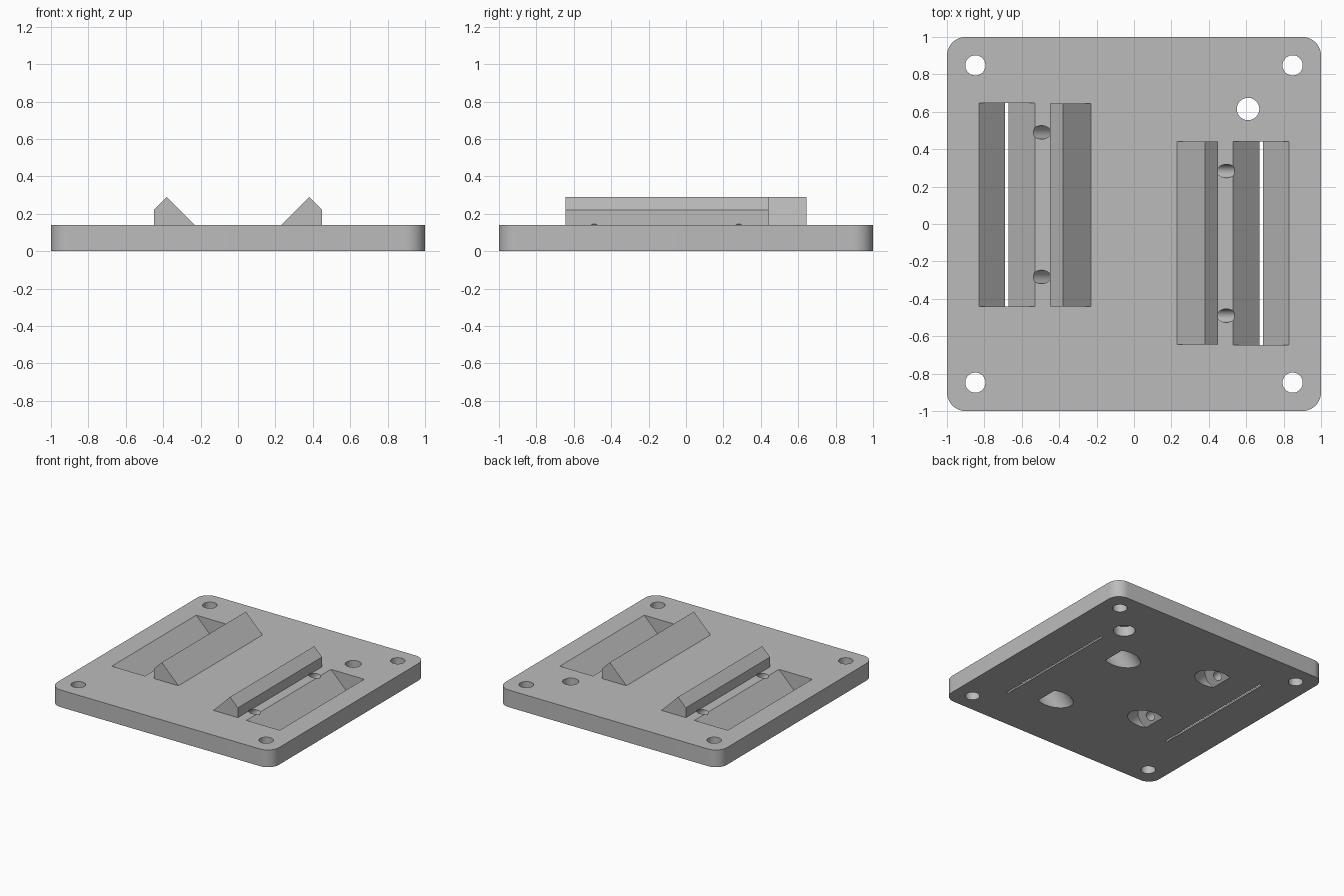
import bpy, math
from mathutils import Vector, Matrix

if "Cube" in bpy.data.objects:
    bpy.data.objects.remove(bpy.data.objects["Cube"], do_unlink=True)

GREY = (0.5, 0.5, 0.5, 1)
grey = bpy.data.materials.new("plain grey")
grey.use_nodes = True
grey.diffuse_color = GREY
grey.node_tree.nodes["Principled BSDF"].inputs["Base Color"].default_value = GREY


def prism(name, profile, offset, matrix=Matrix()):
    """Extrude a closed loop of points along an offset."""
    n = len(profile)
    base = [Vector(p) for p in profile]
    verts = base + [p + Vector(offset) for p in base]
    faces = [list(range(n))[::-1], list(range(n, 2 * n))]
    faces += [[i, (i + 1) % n, n + (i + 1) % n, n + i] for i in range(n)]
    mesh = bpy.data.meshes.new(name)
    mesh.from_pydata([matrix @ v for v in verts], [], faces)
    mesh.materials.append(grey)
    obj = bpy.data.objects.new(name, mesh)
    bpy.context.collection.objects.link(obj)
    bpy.context.view_layer.objects.active = obj
    obj.select_set(True)
    bpy.ops.object.mode_set(mode='EDIT')
    bpy.ops.mesh.select_all(action='SELECT')
    bpy.ops.mesh.normals_make_consistent(inside=False)
    bpy.ops.object.mode_set(mode='OBJECT')
    obj.select_set(False)
    return obj


def rod(name, start, end, radius, matrix=Matrix(), sides=48):
    """Cylinder between two points."""
    start, end = Vector(start), Vector(end)
    turn = (end - start).to_track_quat('Z', 'Y')
    loop = [start + turn @ Vector((radius * math.cos(a), radius * math.sin(a), 0))
            for a in (math.tau * i / sides for i in range(sides))]
    return prism(name, loop, end - start, matrix)


def combine(target, other, operation):
    mod = target.modifiers.new(operation.lower(), 'BOOLEAN')
    mod.operation, mod.object, mod.solver = operation, other, 'EXACT'
    bpy.context.view_layer.objects.active = target
    bpy.ops.object.modifier_apply(modifier=mod.name)
    bpy.data.objects.remove(other, do_unlink=True)


# Base plate with rounded corners
T, R, STEPS = 0.14, 0.1, 12
outline = []
for k, (sx, sy) in enumerate([(1, 1), (-1, 1), (-1, -1), (1, -1)]):
    for i in range(STEPS + 1):
        a = math.pi / 2 * (k + i / STEPS)
        outline.append((sx * (1 - R) + R * math.cos(a), sy * (1 - R) + R * math.sin(a), 0))
plate = prism("mounting_plate", outline, (0, 0, T))

# Two angled supports, the second turned half way round
Y0, Y1, GAP = -0.645, 0.44, 0.002
RIDGE = [(0.14, 0.05), (0.45, 0.36), (0.45, 0.05)]
GROOVE = [(0.68, -0.01), (0.28, 0.39), (1.08, 0.39)]
for angle in (0, math.pi):
    spin = Matrix.Rotation(angle, 4, 'Z')
    ridge = prism("ridge", [(x, Y0, z) for x, z in RIDGE], (0, Y1 - Y0, 0), spin)
    combine(plate, ridge, 'UNION')
    # V groove forms the long slope and the thin slot underneath
    groove = prism("groove", [(x, Y0 - GAP, z) for x, z in GROOVE],
                   (0, Y1 - Y0 + 2 * GAP, 0), spin)
    combine(plate, groove, 'DIFFERENCE')
    # Slanted screw holes with wide recesses from below
    for y in (-0.49, 0.283):
        combine(plate, rod("recess", (0.155, y, -0.2), (0.395, y, 0.04), 0.11, spin), 'DIFFERENCE')
        combine(plate, rod("screw_hole", (0.345, y, -0.01), (0.615, y, 0.26), 0.036, spin), 'DIFFERENCE')

# Corner holes
for sx in (-1, 1):
    for sy in (-1, 1):
        x, y = 0.848 * sx, 0.848 * sy
        combine(plate, rod("corner_hole", (x, y, -0.1), (x, y, 0.3), 0.054), 'DIFFERENCE')

# Single stepped hole
combine(plate, rod("cable_hole", (0.61, 0.615, -0.1), (0.61, 0.615, 0.3), 0.06), 'DIFFERENCE')
combine(plate, rod("cable_recess", (0.61, 0.615, -0.1), (0.61, 0.615, 0.08), 0.08), 'DIFFERENCE')

# Smooth the round walls and keep the hard edges
bpy.ops.object.select_all(action='DESELECT')
plate.select_set(True)
bpy.context.view_layer.objects.active = plate
bpy.ops.object.shade_smooth_by_angle(angle=math.radians(30))
